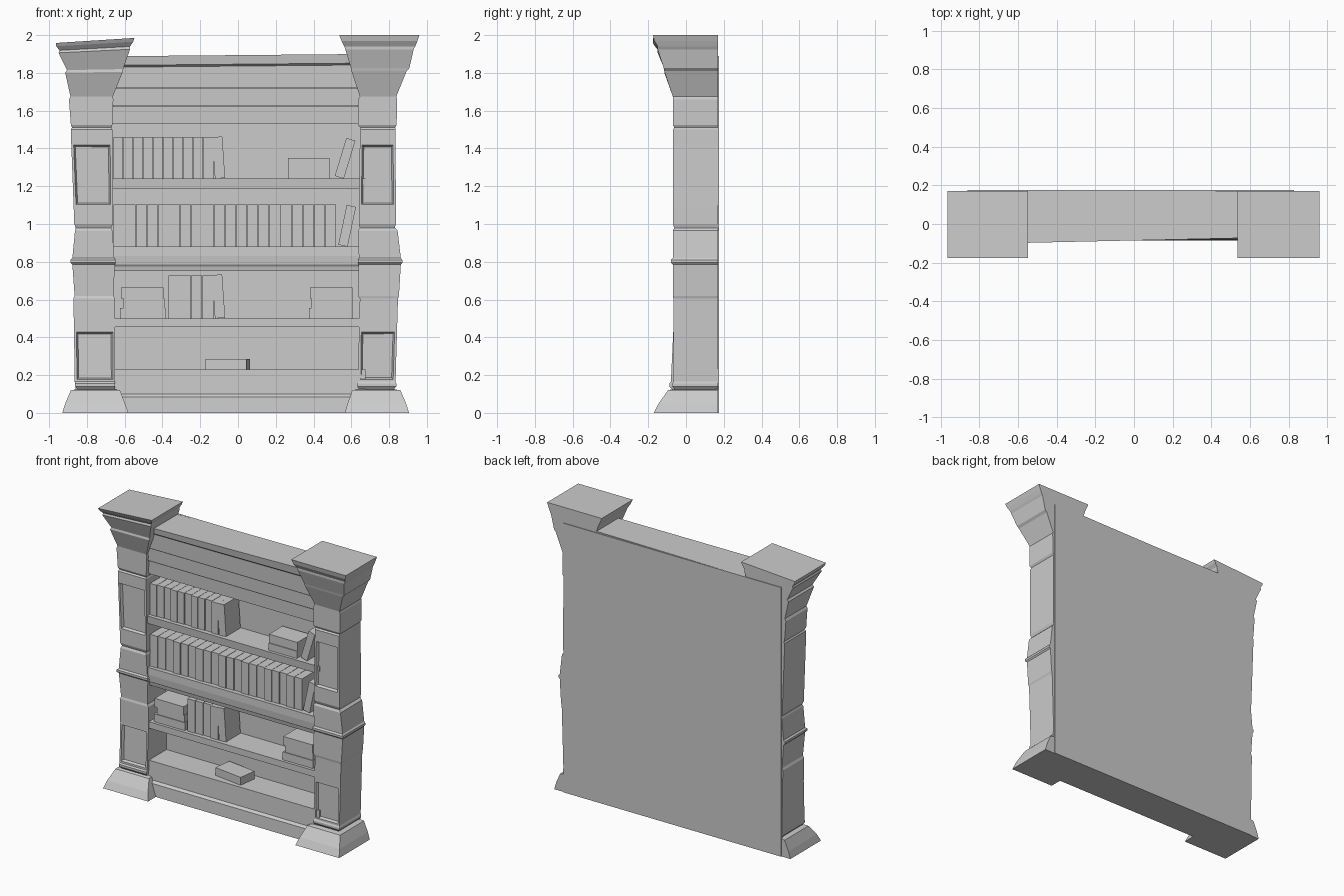
import bpy, bmesh, math
from mathutils import Matrix, Vector

BACK = 0.17


def finish(name, bm):
    bmesh.ops.recalc_face_normals(bm, faces=bm.faces)
    me = bpy.data.meshes.new(name)
    bm.to_mesh(me)
    bm.free()
    ob = bpy.data.objects.new(name, me)
    bpy.context.collection.objects.link(ob)
    return ob


def box(name, x0, x1, y0, y1, z0, z1, lean=0, turn=0):
    """Box, optionally leaning about its lowest corner or turned about z."""
    bm = bmesh.new()
    bmesh.ops.create_cube(bm, size=1)
    size = Vector((x1 - x0, y1 - y0, z1 - z0))
    mid = Vector((x0 + x1, y0 + y1, z0 + z1)) / 2
    bm.transform(Matrix.Translation(mid) @ Matrix.Diagonal(size).to_4x4())
    pivot = Vector((x1 if lean > 0 else x0, mid.y, z0)) if lean else mid
    rot = Matrix.Rotation(math.radians(lean), 4, 'Y') @ Matrix.Rotation(math.radians(turn), 4, 'Z')
    bm.transform(Matrix.Translation(pivot) @ rot @ Matrix.Translation(-pivot))
    return finish(name, bm)


def pillar(name, rings, tilt):
    """Stack of rectangular rings (z, left x, right x, front y) with two recessed panels."""
    bm = bmesh.new()
    loops, panels = [], []
    for z, xl, xr, yf in rings:
        t = tilt * max(0, (z - 1.78) / 0.2)      # crooked capital
        loops.append([bm.verts.new(p) for p in (
            (xl, yf, z - t), (xr, yf, z), (xr, BACK, z), (xl, BACK, z - t))])
    for i in range(len(rings) - 1):
        a, b = loops[i], loops[i + 1]
        for k in range(4):
            f = bm.faces.new((a[k], a[(k + 1) % 4], b[(k + 1) % 4], b[k]))
            if k == 0 and rings[i][0] in (0.165, 1.09):
                panels.append(f)
    bm.faces.new(loops[0][::-1])
    bm.faces.new(loops[-1])
    bmesh.ops.recalc_face_normals(bm, faces=bm.faces)
    # recessed front panels
    bmesh.ops.inset_individual(bm, faces=panels, thickness=0.018)
    bmesh.ops.inset_individual(bm, faces=panels, thickness=0.012, depth=-0.018)
    return finish(name, bm)


# Pillars: same mouldings, each a little crooked
pillar("left_pillar", [
    (0, -0.93, -0.58, -0.17), (0.05, -0.915, -0.598, -0.145), (0.12, -0.885, -0.625, -0.095),
    (0.125, -0.85, -0.655, -0.075), (0.14, -0.862, -0.65, -0.088), (0.155, -0.862, -0.65, -0.088),
    (0.165, -0.865, -0.65, -0.08), (0.44, -0.868, -0.65, -0.067), (0.605, -0.872, -0.65, -0.067),
    (0.62, -0.865, -0.66, -0.062), (0.785, -0.877, -0.652, -0.07), (0.795, -0.887, -0.648, -0.08),
    (0.81, -0.887, -0.648, -0.08), (0.82, -0.877, -0.655, -0.07), (0.965, -0.863, -0.665, -0.07),
    (0.98, -0.858, -0.672, -0.062), (1.0, -0.867, -0.662, -0.07), (1.09, -0.87, -0.662, -0.07),
    (1.43, -0.883, -0.664, -0.07), (1.5, -0.885, -0.665, -0.07), (1.51, -0.878, -0.67, -0.062),
    (1.525, -0.885, -0.665, -0.07), (1.66, -0.895, -0.66, -0.07), (1.675, -0.887, -0.663, -0.07),
    (1.805, -0.915, -0.61, -0.115), (1.82, -0.905, -0.608, -0.112), (1.925, -0.95, -0.572, -0.15),
    (1.94, -0.945, -0.572, -0.145), (1.965, -0.962, -0.555, -0.165), (1.985, -0.965, -0.548, -0.175)],
    0.026)
pillar("right_pillar", [
    (0, 0.565, 0.905, -0.17), (0.05, 0.58, 0.89, -0.145), (0.12, 0.605, 0.86, -0.095),
    (0.125, 0.64, 0.825, -0.06), (0.14, 0.633, 0.838, -0.072), (0.155, 0.633, 0.838, -0.072),
    (0.165, 0.637, 0.834, -0.066), (0.44, 0.64, 0.842, -0.066), (0.605, 0.645, 0.847, -0.067),
    (0.62, 0.635, 0.852, -0.07), (0.785, 0.638, 0.862, -0.07), (0.795, 0.635, 0.87, -0.08),
    (0.81, 0.635, 0.87, -0.08), (0.82, 0.64, 0.862, -0.07), (0.965, 0.635, 0.845, -0.07),
    (0.98, 0.645, 0.83, -0.062), (1.0, 0.64, 0.836, -0.07), (1.09, 0.64, 0.836, -0.07),
    (1.43, 0.645, 0.834, -0.07), (1.5, 0.648, 0.834, -0.07), (1.51, 0.648, 0.832, -0.062),
    (1.525, 0.635, 0.84, -0.07), (1.66, 0.637, 0.842, -0.07), (1.675, 0.645, 0.838, -0.07),
    (1.81, 0.6, 0.893, -0.115), (1.825, 0.598, 0.907, -0.118), (1.925, 0.568, 0.93, -0.15),
    (1.94, 0.563, 0.938, -0.15), (1.97, 0.548, 0.95, -0.168), (2.0, 0.536, 0.96, -0.175)],
    0.0)

# Carcass: plinth, shelves and cornice as one comb-shaped side profile (y, z)
IN = 0.135
profile = [
    (BACK, 0), (-0.085, 0), (-0.08, 0.085), (-0.064, 0.1), (-0.06, 0.23), (IN, 0.23),
    (IN, 0.455), (-0.06, 0.455), (-0.06, 0.5), (IN, 0.5),
    (IN, 0.75), (-0.045, 0.75), (-0.05, 0.775), (-0.058, 0.785), (-0.062, 0.83), (-0.06, 0.88), (IN, 0.88),
    (IN, 1.185), (-0.055, 1.185), (-0.06, 1.24), (IN, 1.24),
    (IN, 1.53), (-0.042, 1.53), (-0.045, 1.62), (-0.052, 1.63), (-0.055, 1.715), (-0.062, 1.725),
    (-0.066, 1.83), (-0.078, 1.84), (-0.1, 1.888), (BACK, 1.888)]
bm = bmesh.new()
ends = []
for x in (-0.675, 0.675):
    right = x > 0
    ends.append([bm.verts.new((x, y + (0.03 if right and y < -0.09 else 0),
                               z + (0.012 if right and z > 1.8 else 0))) for y, z in profile])
n = len(profile)
for k in range(n):
    bm.faces.new((ends[0][k], ends[0][(k + 1) % n], ends[1][(k + 1) % n], ends[1][k]))
bm.faces.new(ends[0])
bm.faces.new(ends[1])
finish("shelf_carcass", bm)

# Back board
box("back_board", -0.86, 0.828, BACK - 0.01, 0.175, 0, 1.89)

YF, YB = -0.035, 0.125


def book_row(name, x0, x1, count, z, h):
    """Upright books side by side, with tiny gaps and depth changes."""
    w = (x1 - x0) / count
    for i in range(count):
        d = 0.004 * (i * 7 % 3)
        box(f"{name}_{i + 1}", x0 + i * w + 0.001, x0 + (i + 1) * w - 0.001, YF + d, YB, z, z + h)


def book_stack(name, z, slabs):
    """Flat books piled up, each slab (x0, x1, thickness)."""
    for i, (a, b, t) in enumerate(slabs):
        box(f"{name}_{i + 1}", a, b, YF - 0.005 + 0.006 * (i % 2), YB - 0.01, z, z + t)
        z += t


# Top shelf books
book_row("top_book", -0.66, -0.13, 10, 1.24, 0.22)
box("top_end_book", -0.122, -0.068, YF, YB, 1.24, 1.46, lean=-4)
book_stack("top_stack", 1.24, [(0.265, 0.485, 0.05), (0.265, 0.485, 0.06)])
box("top_leaning_book", 0.51, 0.56, YF, YB, 1.24, 1.45, lean=17)

# Middle shelf books
book_row("middle_book", -0.66, 0.52, 20, 0.88, 0.222)
box("middle_leaning_book", 0.53, 0.58, YF, YB, 0.88, 1.095, lean=12)

# Lower shelf books
book_stack("lower_left_stack", 0.5, [(-0.625, -0.385, 0.055), (-0.605, -0.39, 0.05), (-0.62, -0.395, 0.06)])
book_row("lower_book", -0.37, -0.13, 4, 0.5, 0.228)
box("lower_end_book", -0.122, -0.068, YF, YB, 0.5, 0.73, lean=-4)
book_stack("lower_right_stack", 0.5, [(0.375, 0.61, 0.055), (0.39, 0.605, 0.05), (0.38, 0.605, 0.06)])

# Single book lying on the bottom shelf
box("bottom_book", -0.165, 0.055, -0.02, 0.11, 0.23, 0.285, turn=-8)
